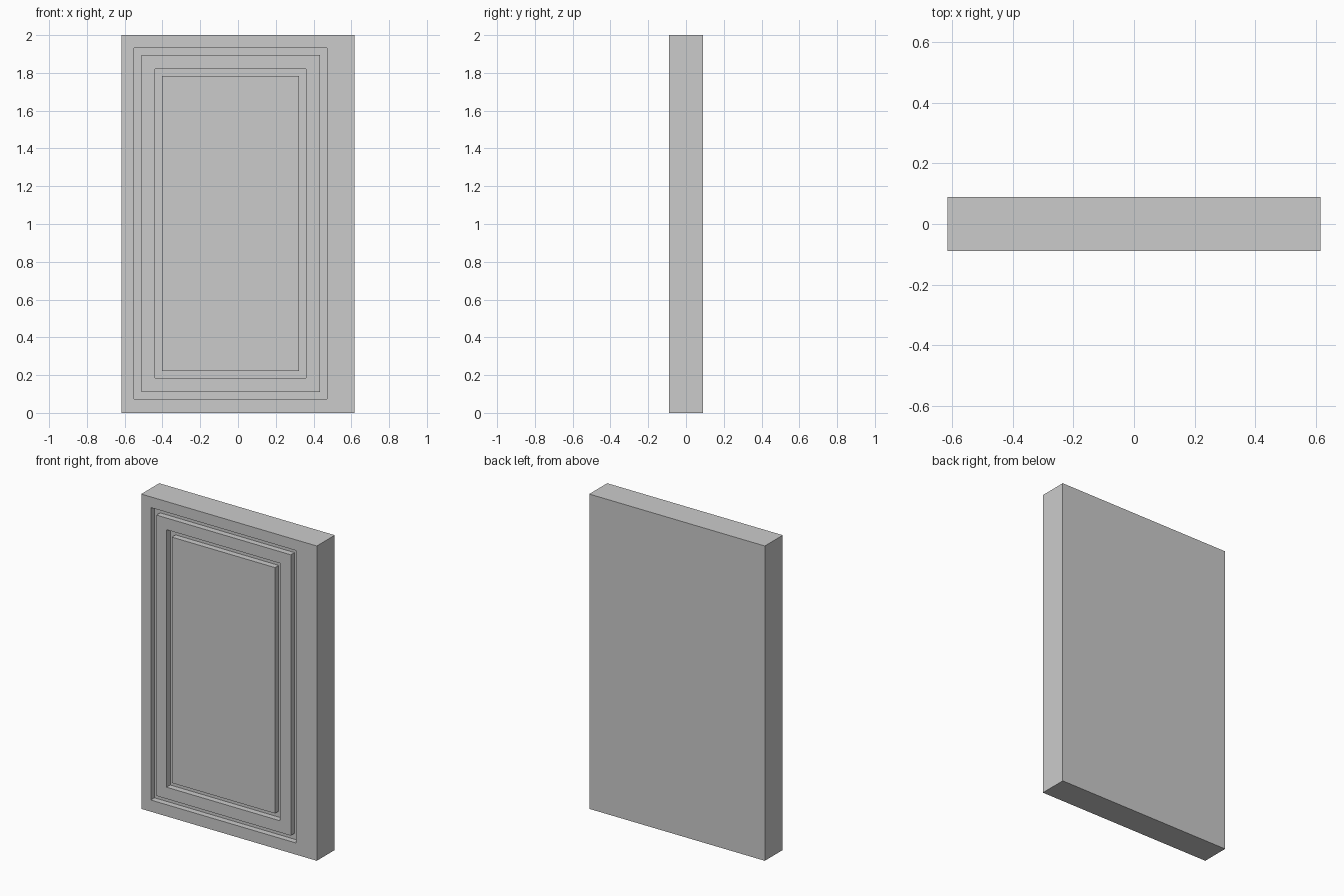
import bpy, bmesh

if "Cube" in bpy.data.objects:
    bpy.data.objects.remove(bpy.data.objects["Cube"])

FRONT, BACK, GROOVE = -0.09, 0.09, 0.037
FLOOR = FRONT + GROOVE

# Nested rectangles seen from the front: x0, x1, z0, z1
slab = (-0.617, 0.617, 0.0, 2.0)
outer_groove = [(-0.55, 0.471, 0.074, 1.926), (-0.511, 0.434, 0.111, 1.889)]
inner_groove = [(-0.439, 0.36, 0.185, 1.815), (-0.402, 0.323, 0.222, 1.778)]
outer_groove = [(a, b, c, d + 0.006) for a, b, c, d in outer_groove]
inner_groove = [(a, b, c, d + 0.006) for a, b, c, d in inner_groove]

bm = bmesh.new()


def loop(rect, y):
    x0, x1, z0, z1 = rect
    return [bm.verts.new((x, y, z)) for x, z in
            ((x0, z0), (x1, z0), (x1, z1), (x0, z1))]


# Slab sides, then two square-cut grooves with flush raised panels between
loops = [loop(slab, BACK), loop(slab, FRONT)]
for wide, narrow in (outer_groove, inner_groove):
    loops += [loop(wide, FRONT), loop(wide, FLOOR),
              loop(narrow, FLOOR), loop(narrow, FRONT)]

for a, b in zip(loops, loops[1:]):
    for i in range(4):
        j = (i + 1) % 4
        bm.faces.new((a[i], a[j], b[j], b[i]))

# Back face and centre panel
bm.faces.new(loops[0])
bm.faces.new(loops[-1])
bmesh.ops.recalc_face_normals(bm, faces=bm.faces)

mesh = bpy.data.meshes.new("door_panel")
bm.to_mesh(mesh)
bm.free()
bpy.context.collection.objects.link(bpy.data.objects.new("door_panel", mesh))
